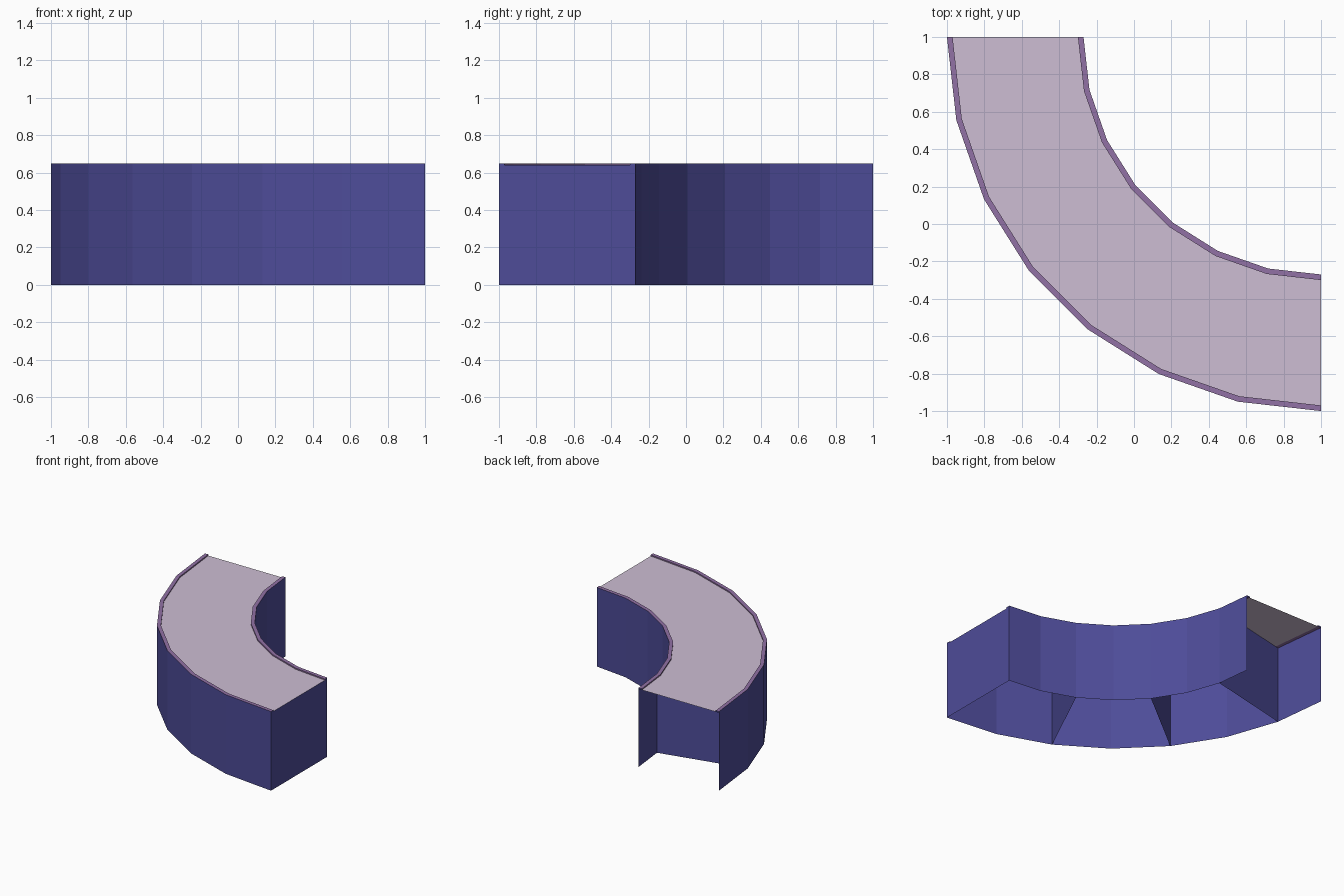
import bpy, math

if "Cube" in bpy.data.objects:
    bpy.data.objects.remove(bpy.data.objects["Cube"])

R_OUT, R_IN, LIP = 2.0, 1.27, 0.03
TOP, DESK, SEG = 0.65, 0.64, 7


def material(name, rgb):
    m = bpy.data.materials.new(name)
    lin = [((c / 255 + 0.055) / 1.055) ** 2.4 for c in rgb]
    m.diffuse_color = (*lin, 1)
    m.use_nodes = True
    m.node_tree.nodes["Principled BSDF"].inputs["Base Color"].default_value = m.diffuse_color
    return m


blue = material("indigo panel", (78, 76, 153))
purple = material("purple trim", (145, 113, 165))
lilac = material("pale lilac top", (205, 190, 211))


def at(r, z, i):
    # point on the quarter arc, whose centre is the corner (1, 1)
    a = math.pi + math.pi / 2 * i / SEG
    return (1 + r * math.cos(a), 1 + r * math.sin(a), z)


def make(name, verts, faces, mat):
    me = bpy.data.meshes.new(name)
    me.from_pydata(verts, [], faces)
    me.materials.append(mat)
    ob = bpy.data.objects.new(name, me)
    bpy.context.collection.objects.link(ob)


def sweep(name, profile, mat):
    n = len(profile)
    verts = [at(r, z, i) for i in range(SEG + 1) for r, z in profile]
    faces = [(i * n + j, (i + 1) * n + j, (i + 1) * n + j + 1, i * n + j + 1)
             for i in range(SEG) for j in range(n - 1)]
    make(name, verts, faces, mat)


def radial_panel(name, i, r0, r1, z0, z1, flip=False):
    verts = [at(r0, z0, i), at(r0, z1, i), at(r1, z1, i), at(r1, z0, i)]
    make(name, verts, [(3, 2, 1, 0) if flip else (0, 1, 2, 3)], blue)


# curved front and back walls
sweep("outer_wall", [(R_OUT, 0), (R_OUT, TOP)], blue)
sweep("inner_wall", [(R_IN, TOP), (R_IN, 0)], blue)

# recessed counter top
sweep("counter_top", [(R_OUT - LIP, DESK), (R_IN + LIP, DESK)], lilac)

# raised rims along both edges
sweep("outer_rim", [(R_OUT, TOP), (R_OUT - LIP, TOP),
                    (R_OUT - LIP, DESK), (R_OUT, DESK)], purple)
sweep("inner_rim", [(R_IN, DESK), (R_IN + LIP, DESK),
                    (R_IN + LIP, TOP), (R_IN, TOP)], purple)

# end caps of the rims
for i, flip in ((0, True), (SEG, False)):
    radial_panel(f"outer_rim_cap_{i}", i, R_OUT - LIP, R_OUT, DESK, TOP, flip)
    radial_panel(f"inner_rim_cap_{i}", i, R_IN, R_IN + LIP, DESK, TOP, flip)

# upright supports under the top, the last one closing the end
for i in (1, 3, 5, 7):
    radial_panel(f"support_panel_{i}", i, R_IN, R_OUT, 0, DESK, i == 1)
